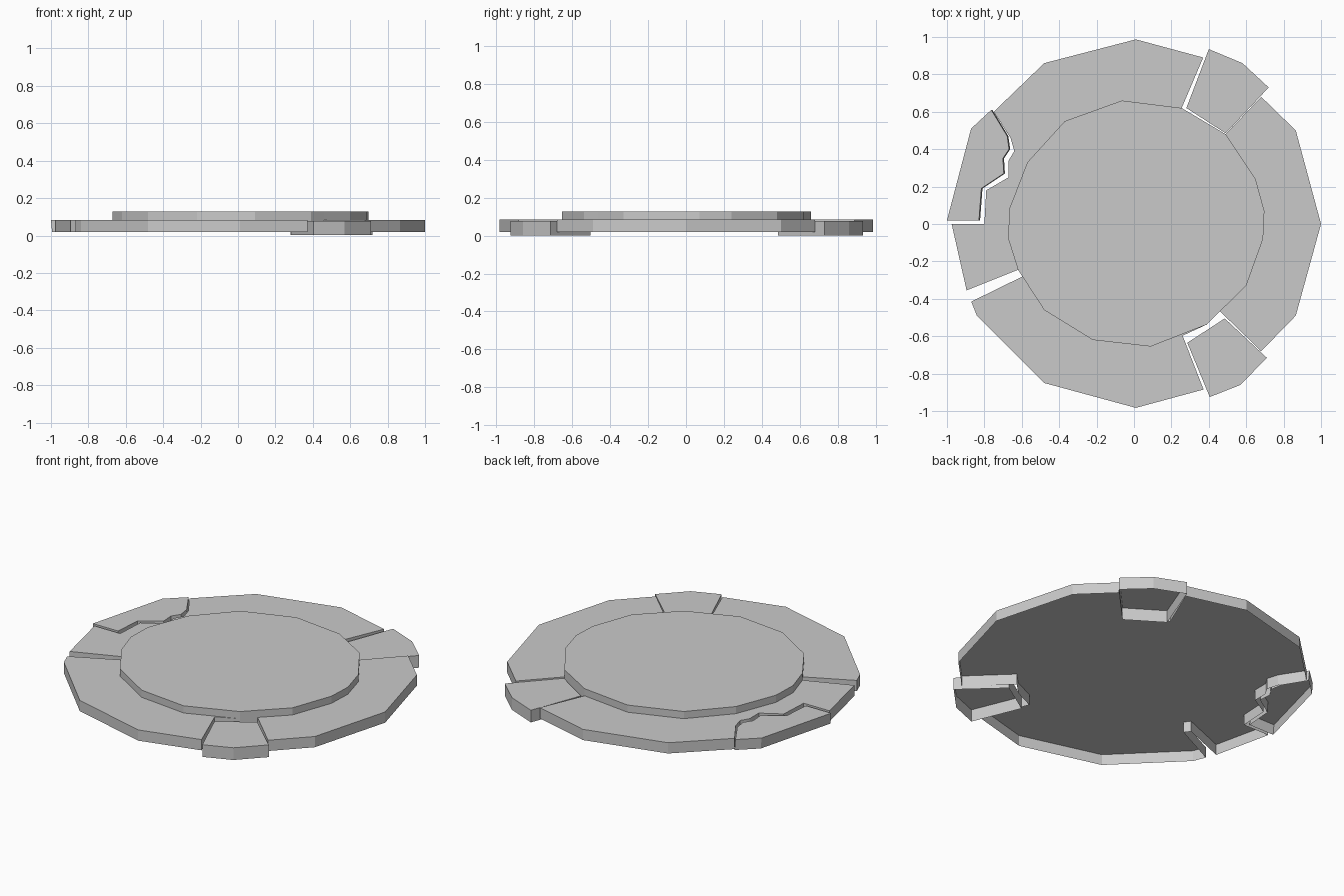
import bpy
import bmesh

cube = bpy.data.objects.get("Cube")
if cube:
    bpy.data.objects.remove(cube)

GREY = (0.59, 0.59, 0.59, 1)
stone = bpy.data.materials.new("grey stone")
stone.use_nodes = True
stone.diffuse_color = GREY
stone.node_tree.nodes["Principled BSDF"].inputs["Base Color"].default_value = GREY


def shell(name, outline, bottom, top, shift=0.0):
    """Top sheet with side walls, open underneath."""
    bm = bmesh.new()
    roof = bm.faces.new([bm.verts.new((x + shift, y, top)) for x, y in outline])
    roof.normal_update()
    if roof.normal.z < 0:
        roof.normal_flip()
    walls = bmesh.ops.extrude_edge_only(bm, edges=roof.edges[:])["geom"]
    verts = [g for g in walls if isinstance(g, bmesh.types.BMVert)]
    bmesh.ops.translate(bm, verts=verts, vec=(-shift, 0, bottom - top))
    bmesh.ops.recalc_face_normals(bm, faces=bm.faces)
    roof.normal_update()
    if roof.normal.z < 0:
        bmesh.ops.reverse_faces(bm, faces=bm.faces)
    mesh = bpy.data.meshes.new(name)
    bm.to_mesh(mesh)
    bm.free()
    mesh.materials.append(stone)
    bpy.context.collection.objects.link(bpy.data.objects.new(name, mesh))


# Twelve-sided slab with notches for the blocks, the open slot and the crack
shell("broken_ring", [
    (.01, .987), (-.48, .86), (-.75, .60), (-.66, .46), (-.64, .39), (-.67, .34),
    (-.67, .25), (-.79, .18), (-.80, 0), (-.975, 0), (-.895, -.355), (-.62, -.245),
    (-.595, -.28), (-.87, -.415), (-.84, -.49), (-.48, -.85), (.01, -.983),
    (.372, -.885), (.26, -.597), (.39, -.537), (.46, -.467), (.68, -.68),
    (.865, -.49), (1, 0), (.865, .50), (.68, .68), (.49, .48), (.255, .62),
    (.37, .89)], 0.018, 0.084)

# Raised irregular centre
shell("centre_disc", [
    (-.065, .66), (.255, .62), (.49, .48), (.65, .24), (.697, .07), (.69, -.08),
    (.60, -.33), (.46, -.467), (.39, -.537), (.09, -.655), (-.22, -.62),
    (-.48, -.46), (-.62, -.245), (-.672, -.08), (-.667, .08), (-.57, .33),
    (-.37, .55)], 0.084, 0.128)

# Sunken loose blocks around the rim
shell("back_block", [(.40, .935), (.58, .86), (.72, .73), (.49, .485), (.28, .62)],
      0.002, 0.077)
shell("front_block", [(.405, -.925), (.57, -.86), (.71, -.715), (.485, -.505),
                      (.285, -.635)], 0.002, 0.077)
shell("cracked_piece", [
    (-.757, .61), (-.865, .51), (-.994, .02), (-.823, .02), (-.81, .19),
    (-.69, .27), (-.695, .35), (-.662, .40), (-.672, .47)], 0.018, 0.084, -0.006)
